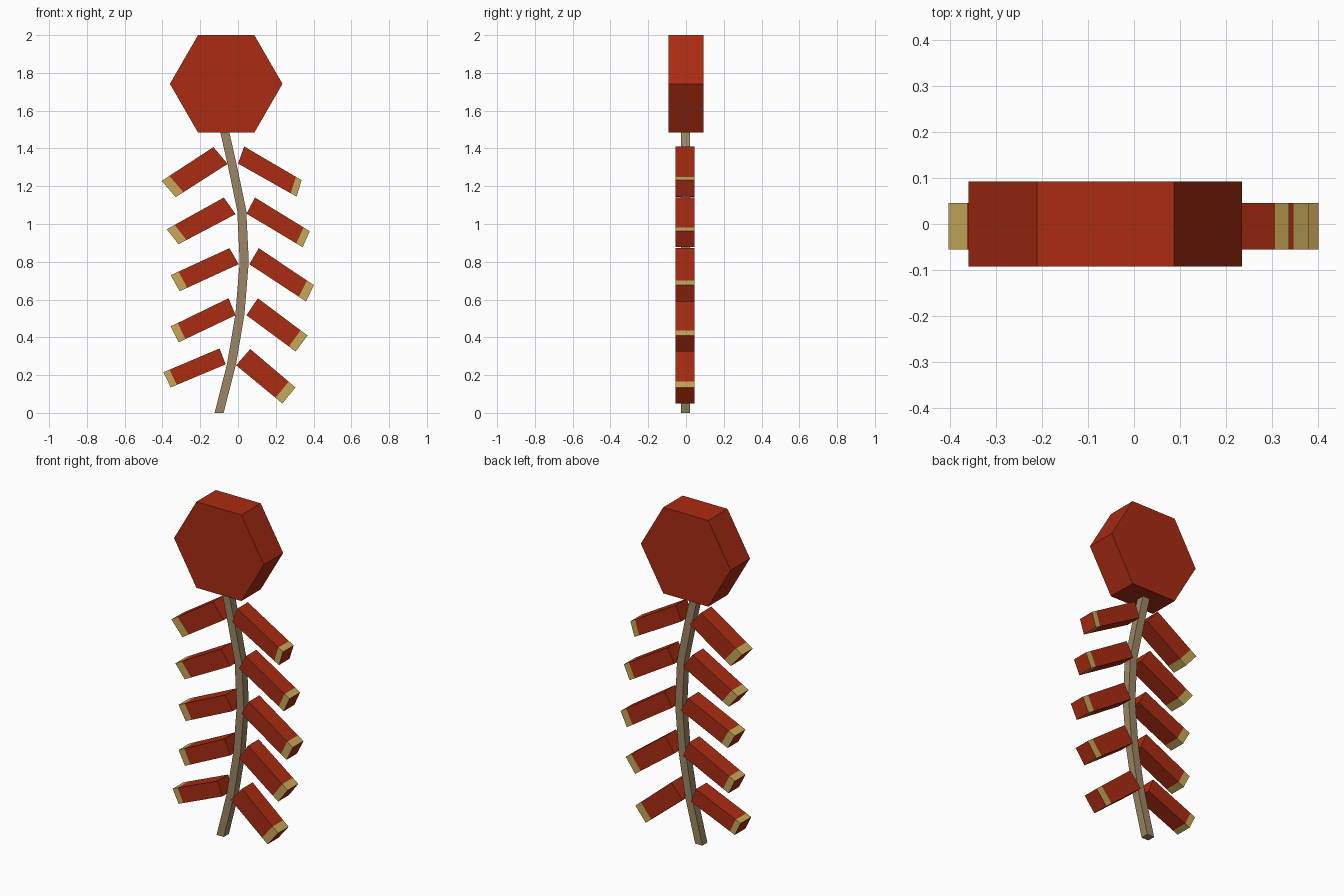
import bpy, math
from mathutils import Vector

if "Cube" in bpy.data.objects:
    bpy.data.objects.remove(bpy.data.objects["Cube"])


def material(name, rgb):
    m = bpy.data.materials.new(name)
    m.diffuse_color = (*rgb, 1)
    m.use_nodes = True
    m.node_tree.nodes["Principled BSDF"].inputs["Base Color"].default_value = m.diffuse_color
    return m


RED = material("red_paper", (0.40, 0.025, 0.006))
GOLD = material("gold_foil", (0.57, 0.39, 0.10))
TAN = material("tan_cord", (0.33, 0.24, 0.13))


def loft(name, rings, mats, bands):
    """Skin four-or-more sided rings; bands gives a material index per segment."""
    n = len(rings[0])
    verts = [p for ring in rings for p in ring]
    faces, idx = [tuple(reversed(range(n)))], [0]
    for k, band in enumerate(bands):
        for i in range(n):
            j = (i + 1) % n
            faces.append((k * n + i, k * n + j, (k + 1) * n + j, (k + 1) * n + i))
            idx.append(band)
    faces.append(tuple(range(len(verts) - n, len(verts))))
    idx.append(0)
    me = bpy.data.meshes.new(name)
    me.from_pydata(verts, [], faces)
    for m in mats:
        me.materials.append(m)
    for poly, i in zip(me.polygons, idx):
        poly.material_index = i
    ob = bpy.data.objects.new(name, me)
    bpy.context.collection.objects.link(ob)
    # outward normals
    import bmesh
    bm = bmesh.new()
    bm.from_mesh(me)
    bmesh.ops.recalc_face_normals(bm, faces=bm.faces)
    bm.to_mesh(me)
    bm.free()
    return ob


# Hexagonal head
hexagon = [(-0.0625 + 0.298 * math.cos(math.radians(60 * i)),
            1.742 + 0.298 * math.sin(math.radians(60 * i))) for i in range(6)]
loft("head", [[(x, y, z) for x, z in hexagon] for y in (-0.092, 0.092)], [RED], [0])

# Curved cord (centre line x, z)
path = [(-0.10, 0), (-0.034, 0.26), (0.01, 0.52), (0.033, 0.80),
        (0.02, 1.07), (-0.03, 1.31), (-0.073, 1.50)]
h = 0.024
loft("cord", [[(x - h, -h - .002, z), (x + h, -h - .002, z),
               (x + h, h - .002, z), (x - h, h - .002, z)] for x, z in path],
     [TAN], [0] * (len(path) - 1))

# Firecrackers, top to bottom: inner top, inner bottom, outer bottom, outer top
right = [
    ((.033, 1.41), (.00, 1.32), (.31, 1.145), (.337, 1.232)),
    ((.09, 1.14), (.045, 1.055), (.342, .877), (.38, .962)),
    ((.11, .872), (.06, .787), (.36, .59), (.402, .676)),
    ((.105, .607), (.045, .517), (.305, .325), (.368, .41)),
    ((.065, .338), (-.01, .252), (.235, .05), (.304, .135)),
]
left = [
    ((-.13, 1.407), (-.055, 1.318), (-.33, 1.142), (-.404, 1.228)),
    ((-.075, 1.14), (-.013, 1.052), (-.315, .893), (-.377, .972)),
    ((-.045, .872), (.003, .787), (-.309, .644), (-.356, .729)),
    ((-.05, .607), (-.013, .517), (-.314, .374), (-.356, .458)),
    ((-.098, .341), (-.065, .257), (-.356, .135), (-.395, .215)),
]
for side, rows, foil_top, foil_low in (("right", right, .10, .15), ("left", left, .15, .11)):
    for r, corners in enumerate(rows):
        it, ib, ob, ot = (Vector(c) for c in corners)
        foil = foil_top + (foil_low - foil_top) * r / 4
        rings = []
        for t in (0, 1 - foil, 1):
            top, low = it.lerp(ot, t), ib.lerp(ob, t)
            rings.append([(p.x, y, p.y) for p, y in
                          ((top, -.055), (top, .046), (low, .046), (low, -.055))])
        loft(f"firecracker_{side}_{r + 1}", rings, [RED, GOLD], [0, 1])
